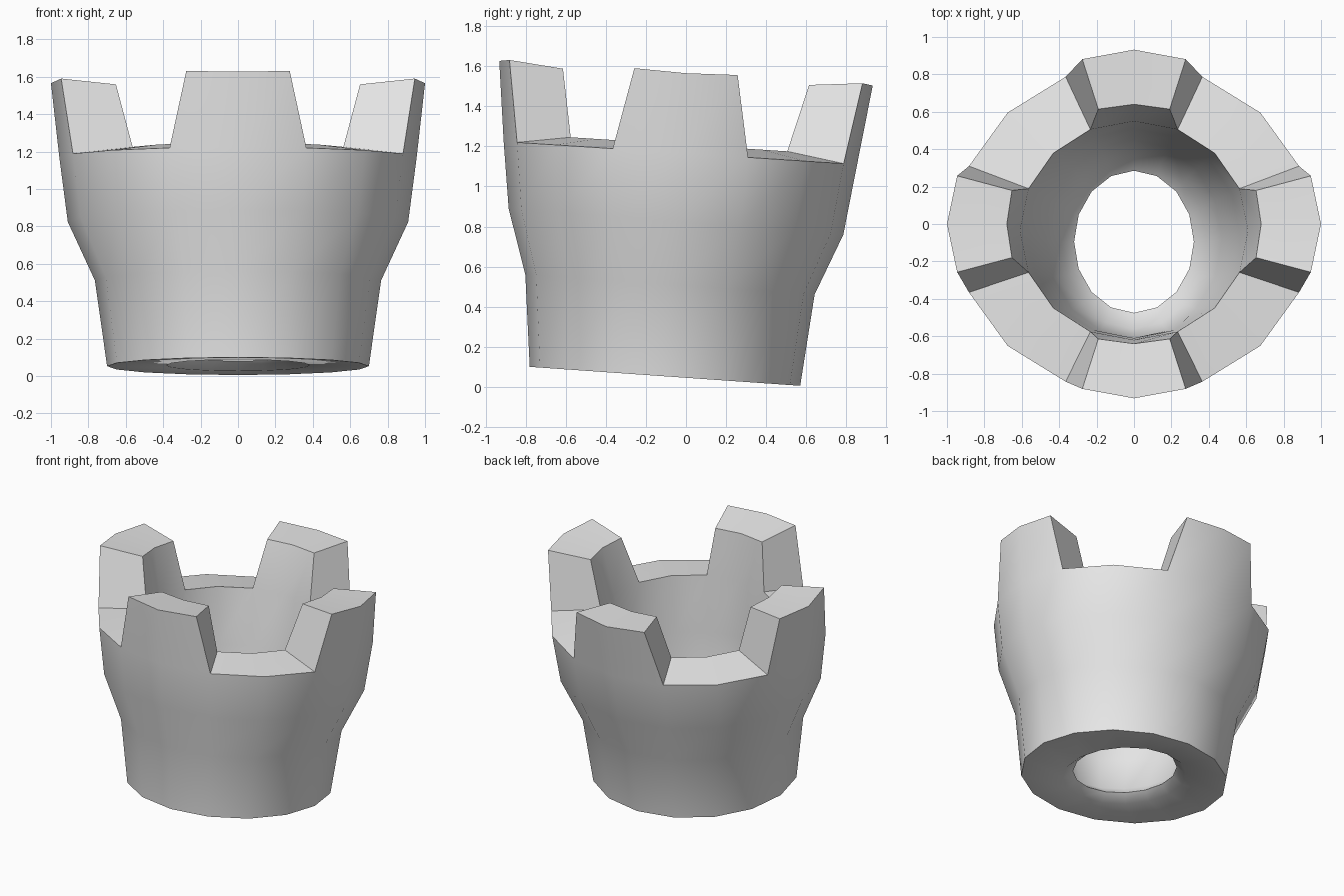
import bpy, bmesh, math

cube = bpy.data.objects.get("Cube")
if cube:
    bpy.data.objects.remove(cube, do_unlink=True)

N = 16                      # columns round the wall
STEP = 2 * math.pi / N

stone = bpy.data.materials.new("light_grey")
stone.use_nodes = True
stone.diffuse_color = (0.8, 0.8, 0.8, 1)
stone.node_tree.nodes["Principled BSDF"].inputs["Base Color"].default_value = (0.8, 0.8, 0.8, 1)

bm = bmesh.new()


def point(angle, rx, ry, cy, z, slope):
    """Vertex on an oval whose plane tips down towards the back."""
    y = cy + ry * math.sin(angle)
    return bm.verts.new((rx * math.cos(angle), y, z + slope * y))


def ring(*shape):
    return [point(i * STEP, *shape) for i in range(N)]


# Closed wall section: rx, ry, centre y, height, tilt
SECTION = [
    (0.70, 0.675, -0.105, 0.045, -0.07),    # outer foot
    (0.765, 0.722, -0.08, 0.505, -0.069),   # waist
    (0.91, 0.835, -0.05, 0.82, -0.078),     # shoulder
    (0.955, 0.882, -0.028, 1.165, -0.065),  # outer rim
    (0.61, 0.585, -0.035, 1.208, -0.065),   # inner rim
    (0.565, 0.56, -0.05, 0.80, -0.068),     # inside wall
    (0.47, 0.53, -0.08, 0.42, -0.07),
    (0.385, 0.465, -0.098, 0.17, -0.07),    # inside floor edge
    (0.32, 0.38, -0.095, 0.10, -0.07),      # narrowest part of the hole
    (0.385, 0.445, -0.10, 0.05, -0.07),     # hole edge underneath
]
OUTER, INNER = 3, 4
rings = [ring(*s) for s in SECTION]

for r, low in enumerate(rings):
    high = rings[(r + 1) % len(rings)]
    for i in range(N):
        j = (i + 1) % N
        # leave the rim open where the battlements stand
        if r == OUTER and i % 4 in (0, 3):
            continue
        bm.faces.new((low[i], low[j], high[j], high[i]))

# Four battlements, each two columns wide and narrower at the top
for c in range(0, N, 4):
    cols = [(c - 1) % N, c, (c + 1) % N]
    base_out = [rings[OUTER][i] for i in cols]
    base_in = [rings[INNER][i] for i in cols]
    top_out, top_in = [], []
    for side in (-1, 0, 1):
        a = c * STEP + side * math.radians(16.3)
        k = 0.985 if side else 1.0
        top_out.append(point(a, 1.0 * k, 0.932 * k, 0.0,
                             1.573 if side else 1.565, -0.066))
        top_in.append(point(a, 0.68, 0.64, 0.0, 1.547, -0.066))
    for k in (0, 1):
        bm.faces.new((base_out[k], base_out[k + 1], top_out[k + 1], top_out[k]))
        bm.faces.new((top_out[k], top_out[k + 1], top_in[k + 1], top_in[k]))
        bm.faces.new((top_in[k], top_in[k + 1], base_in[k + 1], base_in[k]))
    for k in (0, 2):
        bm.faces.new((base_out[k], top_out[k], top_in[k], base_in[k]))

bmesh.ops.recalc_face_normals(bm, faces=bm.faces)

mesh = bpy.data.meshes.new("castle_ring")
bm.to_mesh(mesh)
bm.free()
mesh.materials.append(stone)
tower = bpy.data.objects.new("castle_ring", mesh)
bpy.context.collection.objects.link(tower)

# Smooth walls with crisp battlement edges
bpy.ops.object.select_all(action='DESELECT')
tower.select_set(True)
bpy.context.view_layer.objects.active = tower
bpy.ops.object.shade_smooth_by_angle(angle=math.radians(50))
